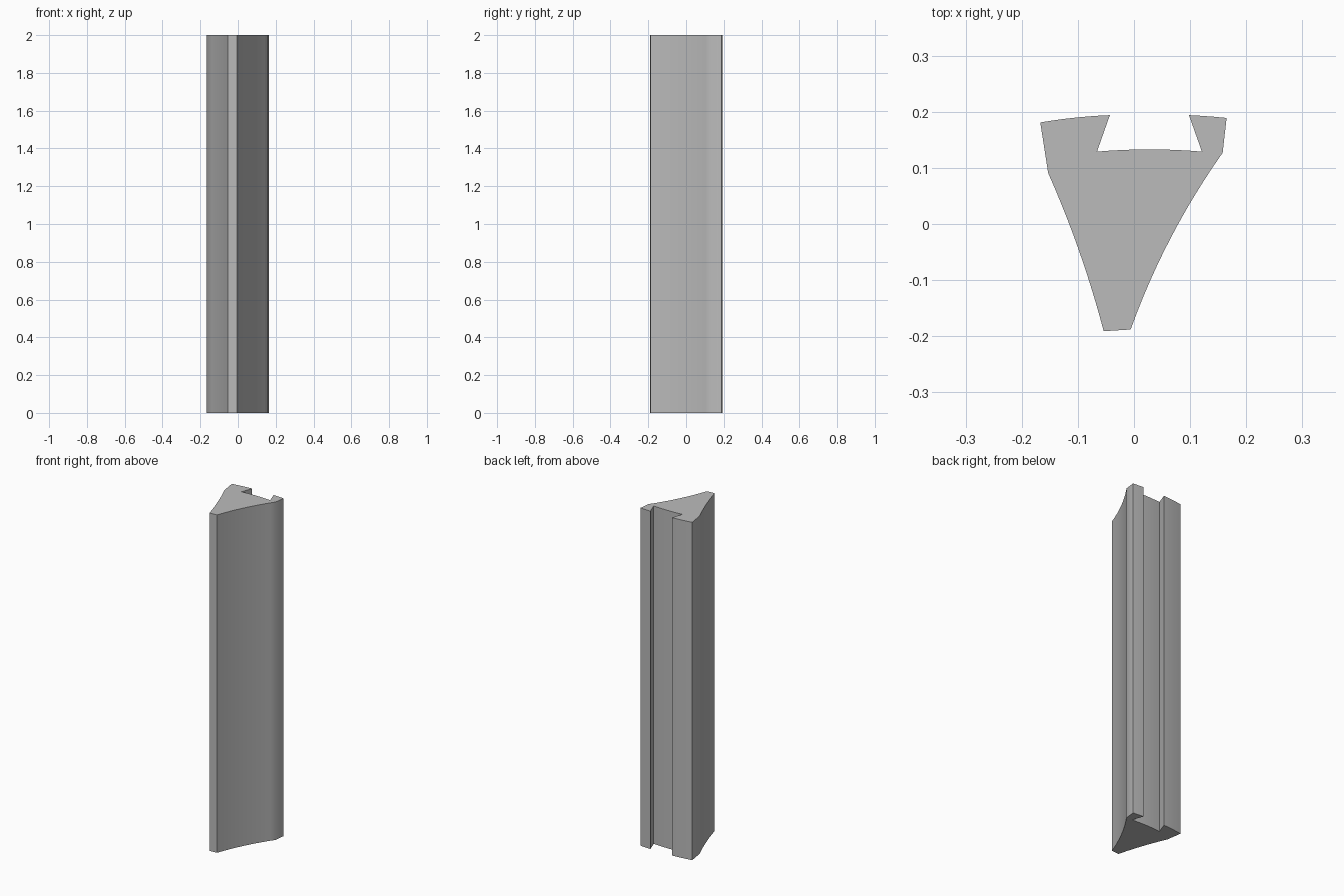
import bpy
import bmesh
import math
from mathutils import Vector

cube = bpy.data.objects.get("Cube")
if cube:
    bpy.data.objects.remove(cube, do_unlink=True)

HEIGHT = 2.0

grey = bpy.data.materials.new("plain_grey")
grey.use_nodes = True
colour = (0.5, 0.5, 0.5, 1)
grey.diffuse_color = colour
grey.node_tree.nodes["Principled BSDF"].inputs["Base Color"].default_value = colour


def bowed_edge(start, end, bow, steps):
    """Points from start up to (not including) end; positive bow lies left of travel."""
    a, b = Vector(start), Vector(end)
    side = Vector((a.y - b.y, b.x - a.x)).normalized()
    return [a.lerp(b, i / steps) + side * bow * 4 * (i / steps) * (1 - i / steps)
            for i in range(steps)]


# Cross-section corners, clockwise from the back right, with bow and segments of the next edge
corners = [
    ((-0.167, 0.181), 0.002, 6),    # outer rim
    ((-0.043, 0.194), 0, 1),        # dovetail slot wall
    ((-0.066, 0.129), 0.004, 8),    # slot floor
    ((0.121, 0.129), 0, 1),         # dovetail slot wall
    ((0.098, 0.194), 0.0005, 3),    # outer rim
    ((0.165, 0.189), 0, 1),         # left rim side
    ((0.158, 0.127), -0.012, 12),   # hollow left flank
    ((-0.006, -0.188), 0, 1),       # narrow front
    ((-0.054, -0.191), -0.006, 10), # hollow right flank
    ((-0.153, 0.091), 0, 1),        # right rim side
]
outline = []
for i, (point, bow, steps) in enumerate(corners):
    outline += bowed_edge(point, corners[(i + 1) % len(corners)][0], bow, steps)

# Extrude the cross-section upwards
bm = bmesh.new()
base = bm.faces.new([bm.verts.new((p.x, p.y, 0)) for p in outline])
top = bmesh.ops.extrude_face_region(bm, geom=[base], use_keep_orig=True)
bmesh.ops.translate(bm, vec=(0, 0, HEIGHT),
                    verts=[g for g in top["geom"] if isinstance(g, bmesh.types.BMVert)])
bmesh.ops.recalc_face_normals(bm, faces=bm.faces)
mesh = bpy.data.meshes.new("slotted_bar")
bm.to_mesh(mesh)
bm.free()
mesh.materials.append(grey)
bar = bpy.data.objects.new("slotted_bar", mesh)
bpy.context.collection.objects.link(bar)

# Smooth flanks, sharp corners
bpy.ops.object.select_all(action="DESELECT")
bar.select_set(True)
bpy.context.view_layer.objects.active = bar
bpy.ops.object.shade_smooth_by_angle(angle=math.radians(30))
